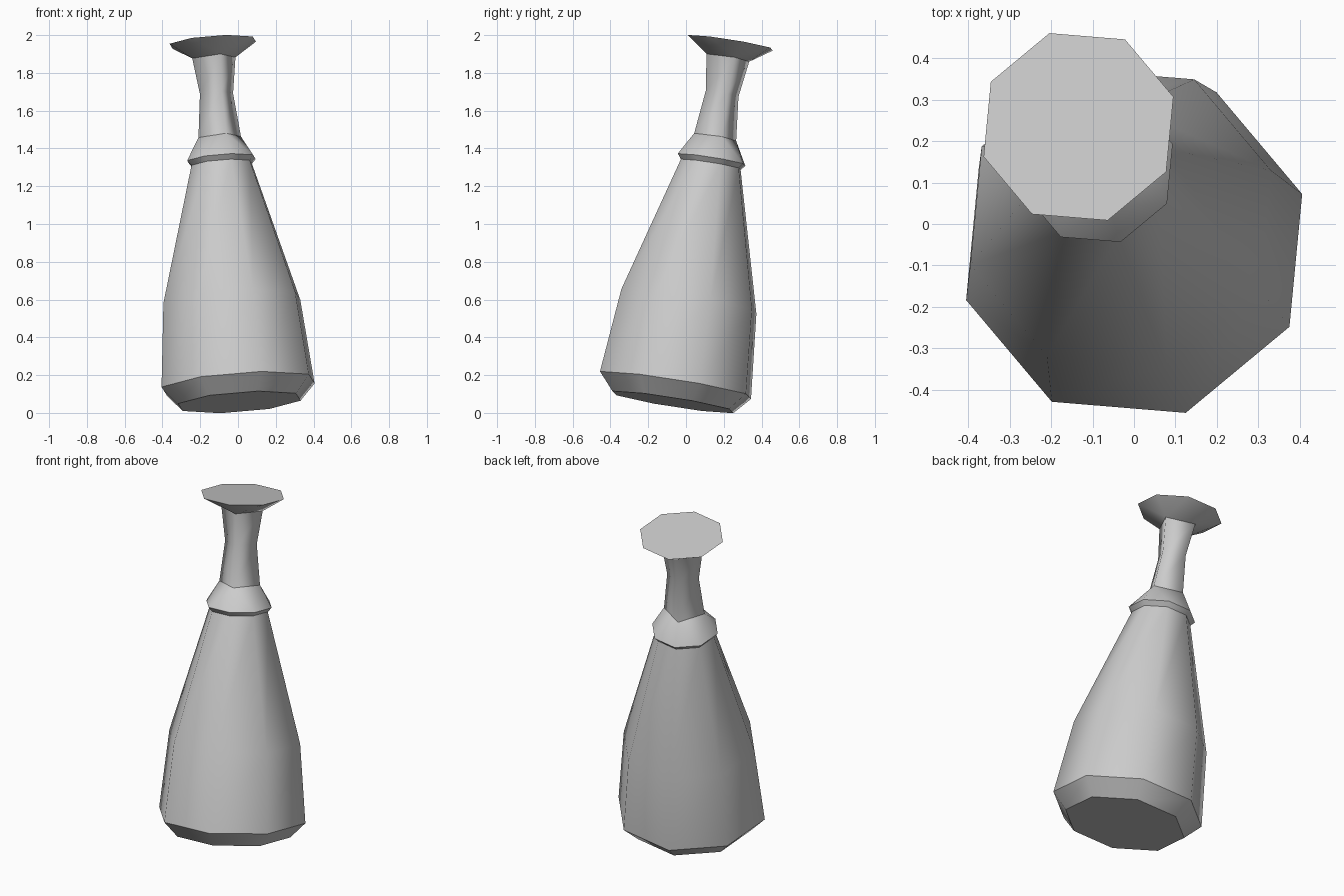
import bpy, bmesh
from math import sin, cos, tau, radians
from mathutils import Vector, Matrix

cube = bpy.data.objects.get("Cube")
if cube:
    bpy.data.objects.remove(cube)

grey = bpy.data.materials.new("plain_grey")
grey.use_nodes = True
colour = (0.6, 0.6, 0.6, 1)
grey.diffuse_color = colour
grey.node_tree.nodes["Principled BSDF"].inputs["Base Color"].default_value = colour

# The whole bottle leans along one axis
axis = Vector((-0.074, 0.16, 1)).normalized()
lean = Matrix.Translation((0.007, -0.07, 0.057)) @ \
    Vector((0, 0, 1)).rotation_difference(axis).to_matrix().to_4x4()
TURN = radians(17.4)

# Cross-sections: height along the axis, radius, number of sides
bottom = (0, 0.34, 8)
heel = (0.091, 0.425, 8)
belly = (0.541, 0.38, 8)
body_top = (1.277, 0.168, 8)
collar_rim = (1.303, 0.19, 8)
neck_base = (1.425, 0.118, 4)
neck_waist = (1.658, 0.092, 4)
neck_top = (1.851, 0.12, 4)
lip_rim = (1.932, 0.24, 8)


def add_ring(bm, section):
    height, radius, sides = section
    angles = [TURN + tau * i / sides for i in range(sides)]
    return [bm.verts.new(lean @ Vector((radius * cos(a), radius * sin(a), height)))
            for a in angles]


def bridge(bm, low, high):
    """Join two rings; an eight-sided ring fans onto a four-sided one."""
    if len(low) == len(high):
        for i in range(len(low)):
            bm.faces.new((low[i - 1], low[i], high[i], high[i - 1]))
        return
    flip = len(low) < len(high)
    wide, narrow = (high, low) if flip else (low, high)
    for i in range(4):
        a, mid, b = wide[2 * i], wide[2 * i + 1], wide[(2 * i + 2) % 8]
        p, q = narrow[i], narrow[(i + 1) % 4]
        for tri in ((a, mid, p), (mid, q, p), (mid, b, q)):
            bm.faces.new(tri[::-1] if flip else tri)


def make_part(name, sections, cap_bottom=False, cap_top=False):
    bm = bmesh.new()
    rings = [add_ring(bm, s) for s in sections]
    for low, high in zip(rings, rings[1:]):
        bridge(bm, low, high)
    caps = []
    if cap_bottom:
        caps.append(bm.faces.new(rings[0][::-1]))
    if cap_top:
        caps.append(bm.faces.new(rings[-1]))
    for face in bm.faces:
        face.smooth = True
    for cap in caps:
        for edge in cap.edges:
            edge.smooth = False
    mesh = bpy.data.meshes.new(name)
    bm.to_mesh(mesh)
    bm.free()
    mesh.materials.append(grey)
    bpy.context.collection.objects.link(bpy.data.objects.new(name, mesh))


# Parts from the ground up
make_part("foot", [bottom, heel], cap_bottom=True)
make_part("body", [heel, belly, body_top])
make_part("collar_band", [body_top, collar_rim])
make_part("shoulder", [collar_rim, neck_base])
make_part("neck", [neck_base, neck_waist, neck_top])
make_part("lip", [neck_top, lip_rim], cap_top=True)
